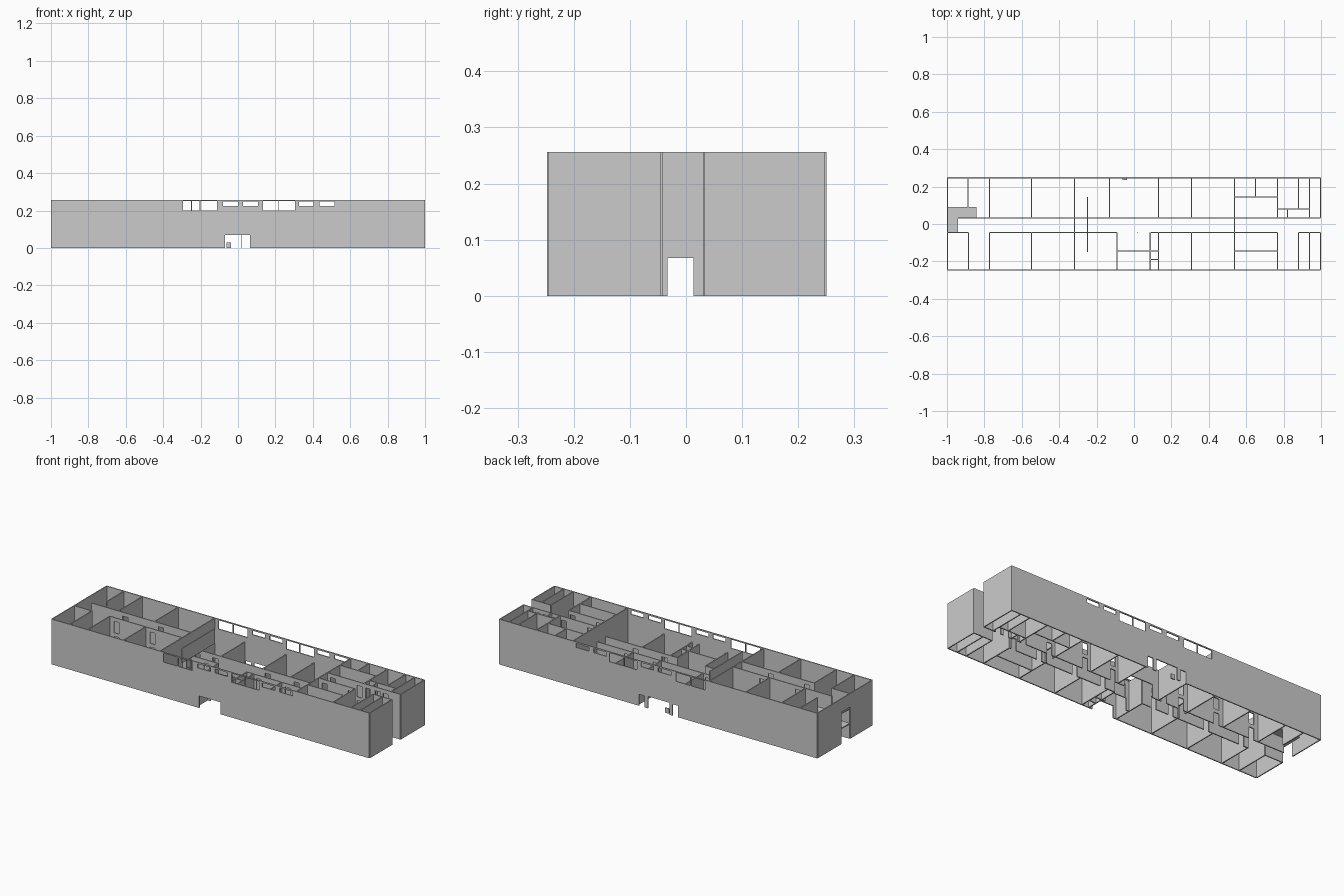
import bpy, bmesh

if "Cube" in bpy.data.objects:
    bpy.data.objects.remove(bpy.data.objects["Cube"])

T, H, LOW = 0.006, 0.256, 0.17      # wall thickness, full height, lowered middle
FLOORS = (0.0, 0.085, 0.17)
N, S, CN, CS = 0.247, -0.245, 0.033, -0.045   # outer and corridor wall lines


def wall(name, axis, pos, a, b, top=H, holes=(), base=0.0):
    """Straight wall along an axis with rectangular holes (a0, a1, z0, z1)."""
    holes = [h for h in holes if h[1] > a and h[0] < b and h[2] < top]
    us = sorted({a, b} | {u for h in holes for u in h[:2] if a < u < b})
    zs = sorted({base, top} | {z for h in holes for z in h[2:] if base < z < top})
    bm, verts = bmesh.new(), {}

    def v(u, z):
        if (u, z) not in verts:
            verts[u, z] = bm.verts.new((u, pos, z) if axis == 'x' else (pos, u, z))
        return verts[u, z]

    for u0, u1 in zip(us, us[1:]):
        for z0, z1 in zip(zs, zs[1:]):
            um, zm = (u0 + u1) / 2, (z0 + z1) / 2
            if not any(h[0] < um < h[1] and h[2] < zm < h[3] for h in holes):
                bm.faces.new((v(u0, z0), v(u1, z0), v(u1, z1), v(u0, z1)))
    mesh = bpy.data.meshes.new(name)
    bm.to_mesh(mesh)
    bm.free()
    ob = bpy.data.objects.new(name, mesh)
    bpy.context.collection.objects.link(ob)
    m = ob.modifiers.new("thickness", 'SOLIDIFY')
    m.thickness, m.offset = T, 0
    m.use_even_offset = True


def box(name, x0, x1, y0, y1, z0, z1):
    bpy.ops.mesh.primitive_cube_add(size=1, location=((x0 + x1) / 2, (y0 + y1) / 2, (z0 + z1) / 2))
    ob = bpy.context.object
    ob.name = name
    ob.scale = (x1 - x0, y1 - y0, z1 - z0)


# Upper windows shared by front and back walls
windows = [(-0.294, -0.205, 0.2, 0.25), (-0.2, -0.112, 0.2, 0.25),
           (0.134, 0.213, 0.2, 0.25), (0.217, 0.305, 0.2, 0.25)]
windows += [(x, x + 0.08, 0.225, 0.248) for x in (-0.08, 0.028, 0.325, 0.435)]

# Outer shell
entry = (-0.07, 0.064, 0.0, 0.068)
wall("front_wall", 'x', S, -0.997, 0.997, H, windows + [entry])
wall("back_wall", 'x', N, -0.997, 0.997, H,
     windows + [entry, (0.085, 0.12, 0.0, 0.065), (-0.125, -0.09, 0.0, 0.065)])
wall("left_end_wall", 'y', -0.997, S, N, H, [(CS, CN, 0.0, 0.18)])
wall("right_end_front", 'y', 0.997, S, CS)
wall("right_end_back", 'y', 0.997, CN, N)


# Corridor walls with stacked doors, lowered along the middle hall
def doors(xs):
    return [(x, x + 0.032, z, z + 0.065) for x in xs for z in FLOORS]


door_x = (-0.745, -0.52, -0.29, -0.18, 0.15, 0.33, 0.56, 0.725)
lobby = (-0.09, 0.09, 0.0, 0.075)
wall("back_corridor_left", 'x', CN, -0.94, -0.318, H, doors(door_x))
wall("back_corridor_middle", 'x', CN, -0.318, 0.537, LOW, doors(door_x) + [lobby])
wall("back_corridor_right", 'x', CN, 0.537, 0.997, H, doors(door_x + (0.78, 0.84, 0.89)))
wall("front_corridor_end_left", 'x', CS, -0.997, -0.885)
wall("front_corridor_left", 'x', CS, -0.773, -0.318, H, doors(door_x))
wall("front_corridor_middle_left", 'x', CS, -0.318, -0.09, LOW, doors(door_x))
wall("front_corridor_middle_right", 'x', CS, 0.09, 0.537, LOW, doors(door_x))
wall("front_corridor_right", 'x', CS, 0.537, 0.767, H, doors(door_x))
wall("front_corridor_end_right", 'x', CS, 0.88, 0.997)

# Cross partitions of the rooms on both sides
for x in (-0.773, -0.548, 0.767):
    wall("back_partition", 'y', x, CN, N)
    wall("front_partition", 'y', x, S, CS)
for x in (0.131, 0.307):
    wall("back_low_partition", 'y', x, CN, N, LOW)
    wall("front_low_partition", 'y', x, S, CS, LOW)
wall("back_low_partition", 'y', -0.131, CN, N, LOW)
wall("lobby_side_wall", 'y', -0.09, S, CS, LOW)
wall("lobby_side_wall", 'y', 0.087, S, CS, LOW)
wall("lobby_screen", 'x', -0.145, -0.09, 0.087, LOW, [entry])
wall("lobby_closet_top", 'x', -0.145, 0.087, 0.131, LOW)
wall("lobby_closet_bottom", 'x', -0.19, 0.087, 0.131, LOW)

# Full-width cross walls with a corridor door
for x in (-0.318, 0.537):
    wall("cross_wall", 'y', x, S, N, H, [(-0.033, 0.013, 0.0, 0.067)])

# Hanging bulkhead over the hall
wall("hall_bulkhead", 'y', -0.248, -0.15, 0.145, 0.253, base=LOW)

# Small service rooms
wall("service_partition", 'y', -0.888, 0.09, N)
wall("service_partition", 'y', -0.885, S, CS)
wall("service_partition", 'y', 0.88, 0.08, N)
wall("service_partition", 'y', 0.88, S, CS)
wall("service_partition", 'y', 0.938, CN, N)
wall("service_partition", 'y', 0.938, S, CS)
wall("service_partition", 'y', 0.82, CN, 0.08)
wall("service_partition", 'y', 0.65, 0.145, N)
wall("service_wall", 'x', 0.145, 0.537, 0.767)
wall("service_wall", 'x', -0.145, 0.537, 0.767)
wall("service_wall", 'x', 0.08, 0.767, 0.938)

# Stair landings at the left end
for z in FLOORS[1:]:
    box("landing", -0.997, -0.94, CS, 0.09, z - 0.003, z + 0.003)
    box("landing_side", -0.94, -0.842, CN, 0.09, z - 0.003, z + 0.003)

# Lobby column and desk
box("lobby_column", 0.018, 0.022, -0.047, -0.043, 0, 0.075)
box("lobby_desk", -0.062, -0.038, 0.236, 0.242, 0, 0.028)
